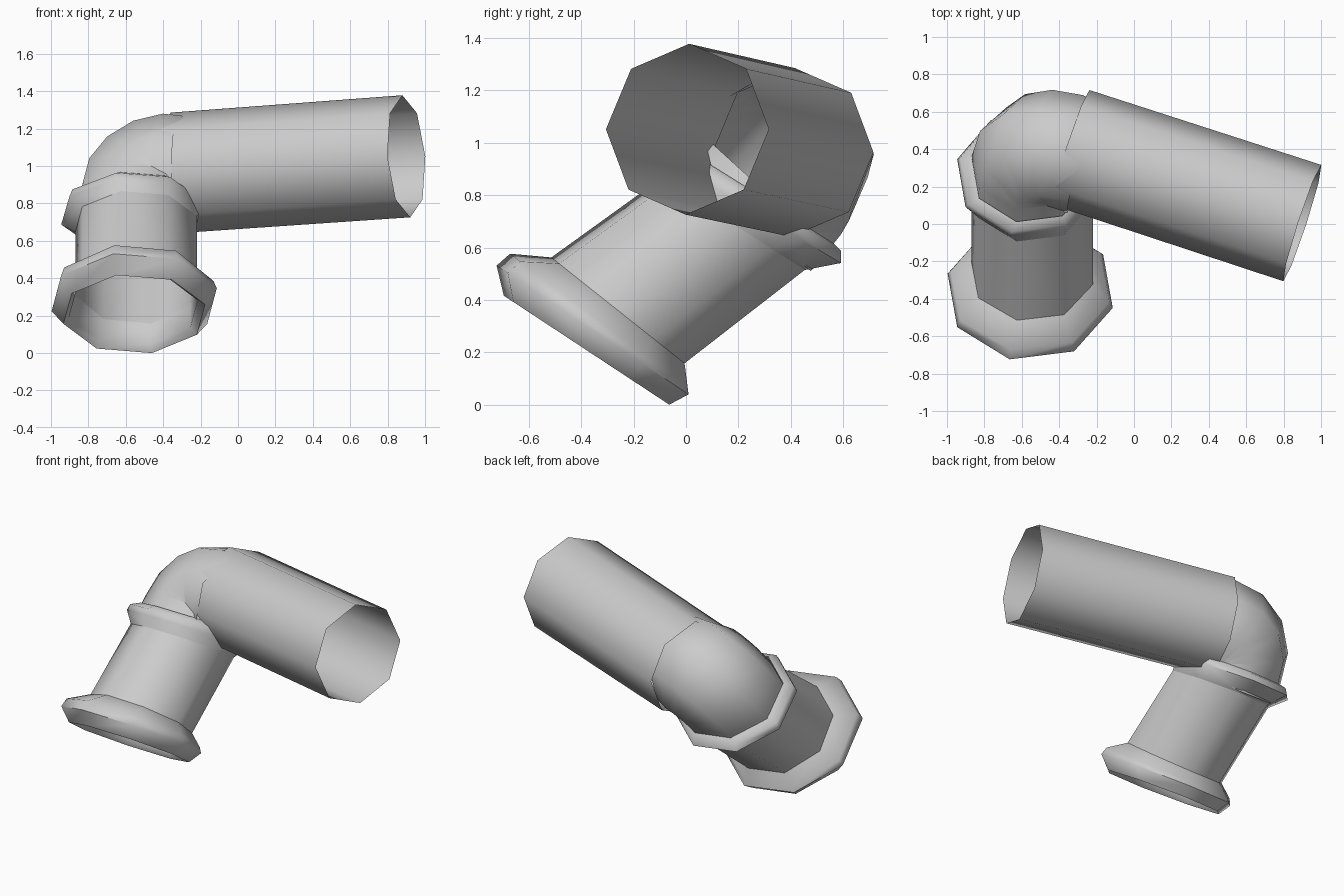
import bpy
from math import radians, cos, sin, tan
from mathutils import Vector, Quaternion

if "Cube" in bpy.data.objects:
    bpy.data.objects.remove(bpy.data.objects["Cube"])

SIDES = 8


def ring(center, normal, radius, phase=0.0, ref=(1, 0, 0)):
    """Octagonal loop of points; angle 0 lies along ref."""
    c, n, u = Vector(center), Vector(normal).normalized(), Vector(ref)
    u = (u - n * u.dot(n)).normalized()
    v = n.cross(u) * -1
    points = []
    for i in range(SIDES):
        a = radians(phase + i * 360 / SIDES)
        points.append(c + radius * (u * cos(a) + v * sin(a)))
    return points


def loft(name, rings):
    """Open tube skinned through a list of loops."""
    verts = [p for r in rings for p in r]
    faces = []
    for k in range(len(rings) - 1):
        for i in range(SIDES):
            j = (i + 1) % SIDES
            a, b = k * SIDES, (k + 1) * SIDES
            faces.append((a + i, b + i, b + j, a + j))
    mesh = bpy.data.meshes.new(name)
    mesh.from_pydata(verts, [], faces)
    obj = bpy.data.objects.new(name, mesh)
    bpy.context.collection.objects.link(obj)
    bpy.ops.object.select_all(action='DESELECT')
    obj.select_set(True)
    bpy.context.view_layer.objects.active = obj
    bpy.ops.object.shade_smooth_by_angle(angle=radians(60))
    return obj


def tilted(x, y, z, ny, nz, r):
    """Loop of the leg, tilted in the y-z plane."""
    return ring((x, y, z), (0, ny, nz), r, 14)


# Long straight pipe, open at both ends
d2 = Vector((0.95, -0.31, 0.068)).normalized()
pipe_end = Vector((0.9, 0.005, 1.052))
pipe_start = pipe_end - d2 * 1.306
loft("long_pipe", [ring(pipe_start, d2, 0.323, 0, (0, 0, 1)),
                   ring(pipe_end, d2, 0.327, 0, (0, 0, 1))])

# Leg tube between socket and collar
leg_top = tilted(-0.545, 0.18, 0.69, 0.54, 0.84, 0.335)
leg_bottom = tilted(-0.545, -0.26, 0.36, 0.62, 0.78, 0.335)
loft("leg_tube", [leg_bottom, leg_top])

# Flared socket at the foot, with rolled rim and inner wall
loft("socket", [
    leg_bottom,
    tilted(-0.555, -0.333, 0.322, 0.6, 0.8, 0.437),
    tilted(-0.555, -0.357, 0.285, 0.557, 0.83, 0.455),
    tilted(-0.555, -0.38, 0.208, 0.55, 0.835, 0.39),
    tilted(-0.56, -0.365, 0.235, 0.55, 0.835, 0.355),
    leg_bottom,
])

# Thin collar where the elbow plugs in
loft("collar", [
    leg_top,
    tilted(-0.565, 0.265, 0.735, 0.51, 0.86, 0.392),
    tilted(-0.56, 0.275, 0.775, 0.51, 0.86, 0.38),
    tilted(-0.55, 0.28, 0.80, 0.53, 0.85, 0.325),
])

# Elbow: tight arc whose inner side overlaps the pipe
corner = Vector((-0.55, 0.44, 0.945))
start = Vector((-0.55, 0.24, 0.725))
d1 = (corner - start).normalized()
axis = d1.cross(d2).normalized()
bend = d1.angle(d2)
reach = 0.19
bend_radius = reach / tan(bend / 2)
w = (d2 - d1 * d2.dot(d1)).normalized()
tangent_in = corner - d1 * reach
pivot = tangent_in + w * bend_radius
base = ring(tangent_in, d1, 0.325, 14)
rings = [ring(start, d1, 0.33, 14)]
STEPS = 4
for k in range(STEPS + 1):
    q = Quaternion(axis, bend * k / STEPS)
    rings.append([pivot + q @ (p - pivot) for p in base])
rings.append([p + d2 * 0.11 + (pipe_start - p) * 0.06 for p in rings[-1]])
loft("elbow", rings)
